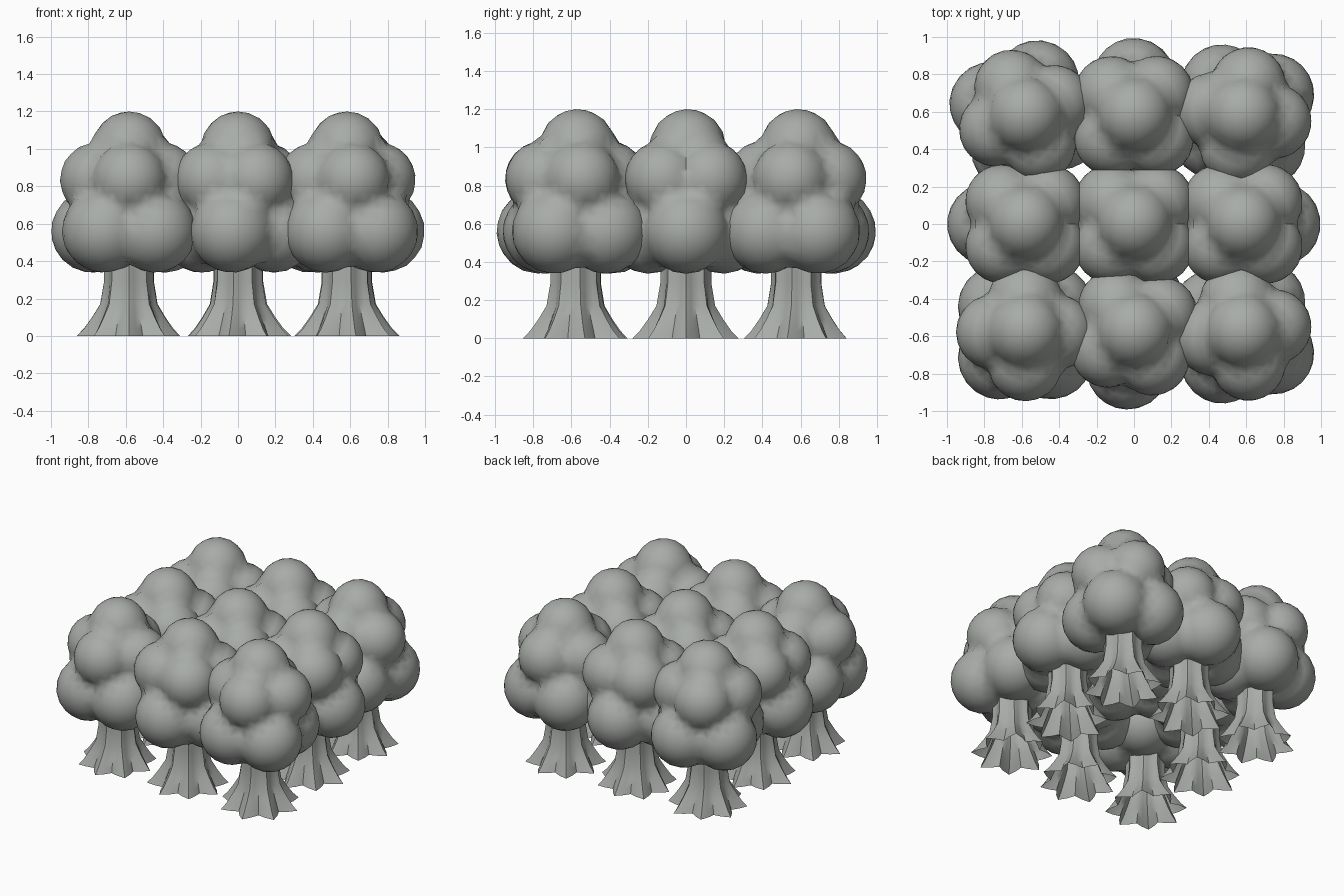
import bpy, bmesh, random
from math import cos, sin, radians, pi, sqrt
from mathutils import Vector

cube = bpy.data.objects.get("Cube")
if cube:
    bpy.data.objects.remove(cube, do_unlink=True)

random.seed(4)

grey = bpy.data.materials.new("soft grey")
grey.use_nodes = True
colour = (0.39, 0.41, 0.39, 1)
grey.diffuse_color = colour
grey.node_tree.nodes["Principled BSDF"].inputs["Base Color"].default_value = colour


def finish(name, bm, place, sharp):
    bmesh.ops.recalc_face_normals(bm, faces=bm.faces)
    mesh = bpy.data.meshes.new(name)
    bm.to_mesh(mesh)
    bm.free()
    mesh.materials.append(grey)
    obj = bpy.data.objects.new(name, mesh)
    bpy.context.collection.objects.link(obj)
    obj.location = place
    bpy.ops.object.select_all(action='DESELECT')
    obj.select_set(True)
    bpy.context.view_layer.objects.active = obj
    bpy.ops.object.shade_smooth_by_angle(angle=radians(sharp))


def ring(offset, height, radius, start):
    """Four leaf lumps around the trunk, as (centre, radius)."""
    lumps = []
    for i in range(4):
        a = radians(start + 90 * i)
        lumps.append((Vector((offset * cos(a), offset * sin(a), height)), radius))
    return lumps


def far_hit(direction, centre, radius):
    """Distance at which a ray from the origin leaves a ball, 0 if it misses."""
    along = direction.dot(centre)
    disc = along * along - centre.length_squared + radius * radius
    return along + sqrt(disc) if disc > 0 else 0


def canopy(name, place, angle):
    # Ball skin pushed out to the outermost lump in every direction
    middle = Vector((0, 0, 0.72))
    lumps = ring(0.195, 0.56, 0.222, angle) + ring(0.17, 0.835, 0.2, angle + 45)
    lumps += [(Vector((0, 0.01, 1.0)), 0.2), (middle, 0.29)]
    bm = bmesh.new()
    bmesh.ops.create_icosphere(bm, subdivisions=4, radius=1)
    for v in bm.verts:
        d = v.co.normalized()
        v.co = middle + d * max(far_hit(d, c - middle, r) for c, r in lumps)
    finish(name, bm, place, 60)


def trunk(name, place, angle):
    # Fluted column flaring low into pointed roots, open underneath
    roots = 8
    reach = [random.uniform(0.85, 1.1) for _ in range(roots)]
    levels = [(0, 0.19, 0.085), (0.04, 0.175, 0.062), (0.1, 0.15, 0.045),
              (0.17, 0.125, 0.028), (0.29, 0.115, 0.018), (0.55, 0.115, 0.018)]
    bm = bmesh.new()
    rows = []
    for z, core, ridge in levels:
        row = []
        for i in range(roots * 4):
            a = radians(angle) + 2 * pi * i / (roots * 4)
            peak = (1, 0.45, 0, 0.45)[i % 4]
            r = core + ridge * peak * reach[(i + 1) // 4 % roots]
            row.append(bm.verts.new((r * cos(a), r * sin(a), z)))
        rows.append(row)
    for low, high in zip(rows, rows[1:]):
        for i in range(len(low)):
            j = (i + 1) % len(low)
            bm.faces.new((low[i], low[j], high[j], high[i]))
    finish(name, bm, place, 45)


# Grove of nine trees, each turned differently; only the outer ones have trunks
turns = {"front_right": 225, "front": 260, "front_left": 325,
         "right": 180, "centre": 0, "left": 0,
         "back_right": 160, "back": 90, "back_left": 35}
for n, (side, turn) in enumerate(turns.items()):
    place = ((n % 3 - 1) * 0.582, (n // 3 - 1) * 0.578, 0)
    canopy(side + "_canopy", place, turn)
    if side != "centre":
        trunk(side + "_trunk", place, turn)
